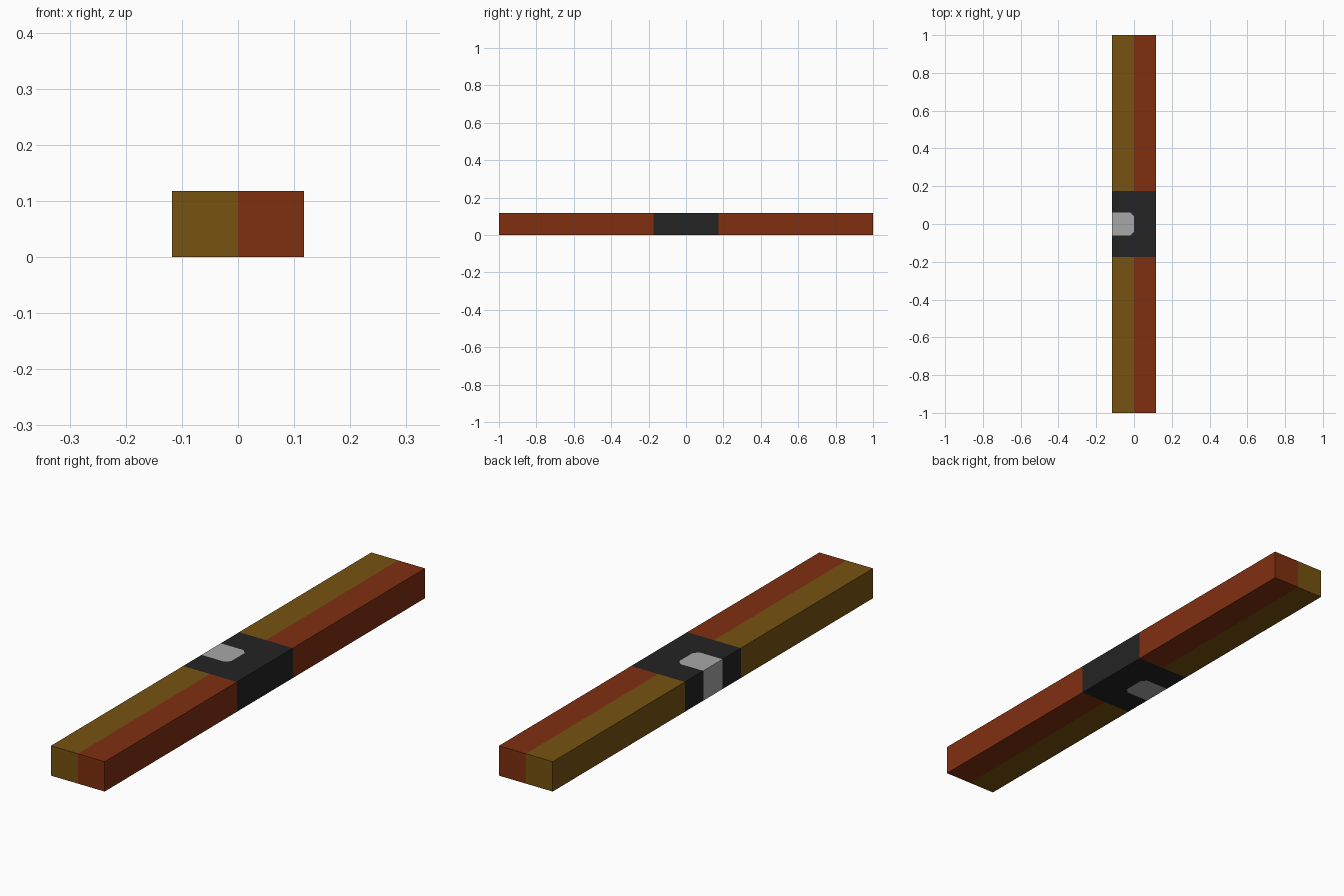
import bpy, bmesh

if "Cube" in bpy.data.objects:
    bpy.data.objects.remove(bpy.data.objects["Cube"])

W, L, H = 0.1175, 1.0, 0.118   # half width, half length, height
B, P, C = 0.175, 0.06, 0.018   # band half length, inlay half width, inlay corner cut


def material(name, rgb):
    m = bpy.data.materials.new(name)
    m.diffuse_color = (*rgb, 1)
    m.use_nodes = True
    m.node_tree.nodes["Principled BSDF"].inputs["Base Color"].default_value = m.diffuse_color
    return m


mats = [material("olive_brown", (0.18, 0.085, 0.005)),
        material("rust_red", (0.215, 0.028, 0.005)),
        material("charcoal", (0.0175, 0.0175, 0.0175)),
        material("light_grey", (0.39, 0.39, 0.39))]

# Inlay outline: reaches the left edge, corners cut on the inner side
inlay = [(-W, -P), (-C, -P), (0, -P + C), (0, P - C), (-C, P), (-W, P)]

# Plan regions that share corners, so the bar stays one closed skin
regions = [(inlay, 3),
           (inlay[::-1] + [(-W, -B), (0, -B), (W, -B), (W, B), (0, B), (-W, B)], 2)]
for y0, y1 in ((-L, -B), (B, L)):
    regions.append(([(-W, y0), (0, y0), (0, y1), (-W, y1)], 0))
    regions.append(([(0, y0), (W, y0), (W, y1), (0, y1)], 1))
# the charcoal outline must run around the inlay from the open left side
regions[1] = ([(-W, -B), (0, -B), (W, -B), (W, B), (0, B), (-W, B)] + inlay[::-1], 2)

bm = bmesh.new()
verts = {}


def vert(p):
    if p not in verts:
        verts[p] = bm.verts.new((p[0], p[1], 0))
    return verts[p]


for outline, index in regions:
    bm.faces.new([vert(p) for p in outline]).material_index = index

# Raise the whole plan to full height
bottom = list(bm.faces)
ext = bmesh.ops.extrude_face_region(bm, geom=bottom, use_keep_orig=True)
for v in (g for g in ext["geom"] if isinstance(g, bmesh.types.BMVert)):
    v.co.z = H
bmesh.ops.recalc_face_normals(bm, faces=bm.faces)

# Side walls take the colour of the region beside them
for f in bm.faces:
    if abs(f.normal.z) < 0.5:
        c = f.calc_center_median()
        if abs(c.y) > B:
            f.material_index = 0 if c.x < 0 else 1
        else:
            f.material_index = 3 if c.x < 0 and abs(c.y) < P else 2

mesh = bpy.data.meshes.new("two_tone_bar")
bm.to_mesh(mesh)
bm.free()
for m in mats:
    mesh.materials.append(m)
bar = bpy.data.objects.new("two_tone_bar", mesh)
bpy.context.collection.objects.link(bar)
